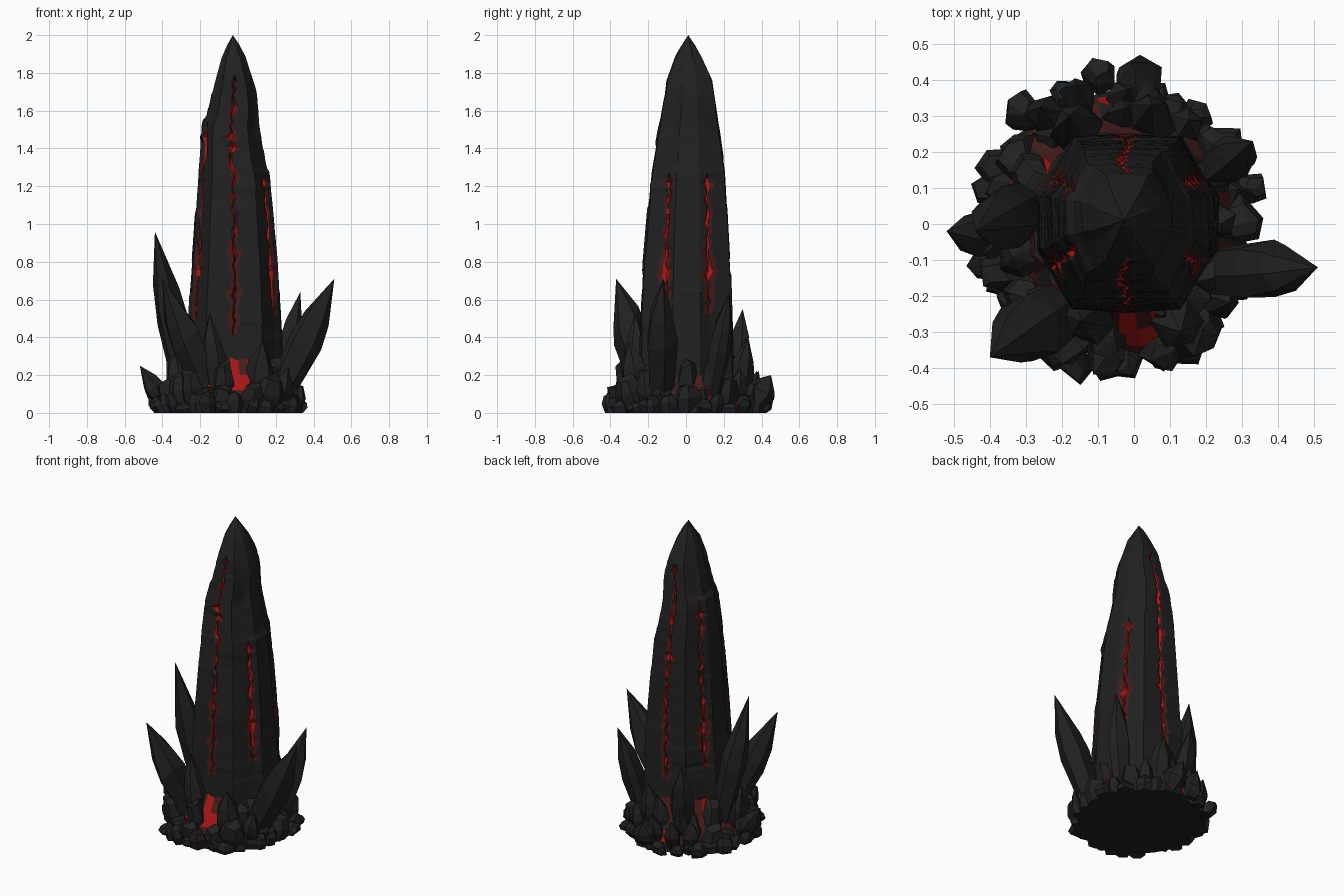
import bpy, bmesh, math, random
from mathutils import Vector

if "Cube" in bpy.data.objects:
    bpy.data.objects.remove(bpy.data.objects["Cube"])

random.seed(5)
rnd = random.uniform


def material(name, rgb):
    m = bpy.data.materials.new(name)
    m.diffuse_color = (*rgb, 1)
    m.use_nodes = True
    m.node_tree.nodes["Principled BSDF"].inputs["Base Color"].default_value = m.diffuse_color
    return m


MATS = [material("black_rock", (0.015, 0.015, 0.015)),
        material("dull_ember", (0.06, 0.012, 0.01)),
        material("bright_ember", (0.4, 0.008, 0.008))]


def finish(bm, name):
    bmesh.ops.remove_doubles(bm, verts=bm.verts, dist=1e-5)
    bmesh.ops.recalc_face_normals(bm, faces=bm.faces)
    me = bpy.data.meshes.new(name)
    bm.to_mesh(me)
    bm.free()
    for m in MATS:
        me.materials.append(m)
    ob = bpy.data.objects.new(name, me)
    bpy.context.collection.objects.link(ob)
    return ob


def bridge(bm, a, b):
    n = len(a)
    return [bm.faces.new((a[i], a[(i + 1) % n], b[(i + 1) % n], b[i])) for i in range(n)]


def crystal(bm, base, tip, r, sides=6, blunt=False):
    """Faceted crystal from base to tip; blunt ones end in a slanted cap."""
    base, tip = Vector(base), Vector(tip)
    axis = tip - base
    q = axis.to_track_quat('Z', 'Y')
    spin = rnd(0, 6.28)
    ang = [spin + (i + rnd(-.2, .2)) * math.tau / sides for i in range(sides)]
    rad = [r * rnd(.85, 1.12) for _ in ang]
    levels = [(0, .9), (.55, 1), (.9, .65)] if blunt else [(0, .72), (.5, 1), (.68, .8)]
    rings = []
    for k, (t, s) in enumerate(levels):
        ring = []
        for a, rr in zip(ang, rad):
            tt = t + (rnd(-.07, .07) if k else 0)
            p = base + axis * tt + q @ Vector((math.cos(a) * rr * s, math.sin(a) * rr * s, 0))
            p.z = max(p.z, 0)
            ring.append(bm.verts.new(p))
        rings.append(ring)
    for a, b in zip(rings, rings[1:]):
        bridge(bm, a, b)
    bm.faces.new(rings[0][::-1])
    if blunt:
        top = bm.verts.new(tip + q @ Vector((r * rnd(-.5, .5), r * rnd(-.5, .5), 0)))
    else:
        top = bm.verts.new(tip)
    for i in range(sides):
        bm.faces.new((rings[-1][i], rings[-1][(i + 1) % sides], top))


# ---- main pillar: tapering faceted column with glowing cracks ----
# z, x min, x max, y min, y max
PROFILE = [(0, -.285, .24, -.255, .26), (.4, -.27, .23, -.245, .25), (.8, -.243, .208, -.228, .238),
           (1.27, -.212, .165, -.188, .212), (1.3, -.21, .15, -.183, .208), (1.5, -.195, .115, -.148, .18),
           (1.54, -.187, .11, -.138, .172), (1.56, -.168, .11, -.133, .17), (1.69, -.137, .1, -.113, .15),
           (1.76, -.118, .08, -.105, .14), (1.88, -.085, .04, -.06, .085), (1.94, -.057, .008, -.028, .05)]
# section points in a unit box; cracked ones have a z range and heights of side splits
FRONT, BACK = (.4, 1.76, 1.4, 1.47), (.42, 1.75, 1.4, 1.2)
RIGHT, LEFT = (.52, 1.25, .74, 1.22), (.5, 1.53, .74, 1.47)
SECTION = [((0, -1), FRONT), ((.6, -.97), None), ((.86, -.5), RIGHT), ((1, -.3), None),
           ((1, .3), None), ((.86, .5), RIGHT), ((.6, .97), None), ((0, 1), BACK),
           ((-.6, .97), None), ((-.86, .5), LEFT), ((-1, .3), None), ((-1, -.3), None),
           ((-.86, -.5), LEFT), ((-.6, -.97), None)]


def box_at(z):
    for a, b in zip(PROFILE, PROFILE[1:]):
        if z <= b[0]:
            f = (z - a[0]) / (b[0] - a[0])
            return [a[i] + (b[i] - a[i]) * f for i in range(1, 5)]
    return PROFILE[-1][1:]


bm = bmesh.new()
zs = [0, .2, .32] + [.4 + i * .0272 for i in range(51)] + [1.79, 1.88, 1.94]
chip = [1.0] * len(SECTION)
rings, kinds = [], None
for z in zs:
    x0, x1, y0, y1 = box_at(z)
    c = Vector(((x0 + x1) / 2, (y0 + y1) / 2, 0))
    ring, kinds = [], []
    for i, ((u, v), crack) in enumerate(SECTION):
        if random.random() < .1:
            chip[i] = rnd(.97, 1.02)
        p = c + Vector((u * (x1 - x0) / 2, v * (y1 - y0) / 2, 0)) * chip[i]
        p.z = z
        if not crack:
            p.z += rnd(-.008, .008) if z > 0 else 0
            ring.append(bm.verts.new(p))
            kinds.append(0)
            continue
        n = Vector((u, v, 0)).normalized()
        t = Vector((-n.y, n.x, 0))
        live = crack[0] < z < crack[1]
        w1, w2, d1, d2, off = .001, .003, 0, 0, 0
        if live:
            w1 = random.choice((.003, .005, .007, .011))
            w2 = w1 + (rnd(.014, .034) if z < .88 else rnd(.004, .02))
            if min(abs(z - s) for s in crack[2:]) < .014:      # side splits
                w1, w2 = .02, .05
            d1, d2, off = rnd(.003, .008), rnd(.014, .026), rnd(-.009, .009)
        for k, (s, d) in enumerate(((-w2, 0), (-w1, d1), (0, d2), (w1, d1), (w2, 0))):
            ring.append(bm.verts.new(p + t * (s + off) - n * d))
            kinds.append((1, 2, 2, 1, 0)[k] if live else 0)
    rings.append(ring)
    if len(rings) > 1:
        for f, k in zip(bridge(bm, rings[-2], ring), kinds):
            roll = random.random()
            if k == 1 and z > .88 and roll < .45:
                k = 0
            elif k == 2 and roll < (.5 if z < .7 else .12):
                k = 1
            f.material_index = k
bm.faces.new(rings[0][::-1])
apex = bm.verts.new((-.027, .012, 2.0))
for i in range(len(rings[-1])):
    bm.faces.new((rings[-1][i], rings[-1][(i + 1) % len(rings[-1])], apex))
finish(bm, "main_pillar")

# ---- large leaning shards: name, base, tip, radius ----
SHARDS = [("left_tall_shard", (-.27, .06, .06), (-.44, -.02, .96), .09),
          ("front_left_shard", (-.15, -.2, .08), (-.4, -.37, .71), .092),
          ("right_shard", (.18, -.13, .04), (.51, -.12, .71), .095),
          ("back_right_shard", (.2, .13, .06), (.33, .23, .64), .07),
          ("back_left_shard", (-.14, .22, .05), (-.18, .3, .55), .07),
          ("front_shard", (-.1, -.25, .03), (-.15, -.27, .53), .075),
          ("front_right_shard", (.1, -.24, .03), (.13, -.3, .38), .075),
          ("back_shard", (.04, .26, .03), (.05, .33, .4), .07),
          ("left_low_shard", (-.36, -.03, 0), (-.52, -.02, .25), .065),
          ("back_low_shard", (.02, .33, 0), (0, .45, .2), .075)]
for name, base, tip, r in SHARDS:
    bm = bmesh.new()
    crystal(bm, base, tip, r)
    finish(bm, name)

# ---- rubble rings around the foot ----
# count, base radius, outward lean, height, rock radius, share of blunt tops
RUBBLE = [(30, (.33, .385), (.0, .05), (.05, .12), (.04, .06), 1),
          (20, (.29, .33), (.03, .08), (.12, .24), (.055, .08), .7),
          (16, (.24, .26), (.03, .09), (.2, .36), (.055, .08), .4)]
bm = bmesh.new()
for count, base_r, lean, height, size, blunt in RUBBLE:
    for i in range(count):
        a = (i + rnd(-.35, .35)) * math.tau / count
        out = Vector((math.cos(a) * .97, math.sin(a) * 1.05, 0))
        base = Vector((-.05, 0, 0)) + out * rnd(*base_r)
        crystal(bm, base, base + out * rnd(*lean) + Vector((0, 0, rnd(*height))),
                rnd(*size), random.choice((5, 6)), random.random() < blunt)
finish(bm, "base_rocks")

# ---- glowing bed showing between the rocks, on a flat foot ----
bm = bmesh.new()
levels = [(.36, 0), (.35, .05), (.32, .12), (.28, .2), (.24, .3)]
prev = None
for R, z in levels:
    ring = []
    for i in range(36):
        a, q = i * math.tau / 36, R + rnd(-.012, .012)
        ring.append(bm.verts.new((-.04 + q * math.cos(a), q * 1.04 * math.sin(a), z)))
    if prev:
        for f in bridge(bm, prev, ring):
            f.material_index = 0 if z < .1 else random.choice((0, 1, 1, 1, 1, 1, 2))
    else:
        bm.faces.new(ring[::-1])
    prev = ring
bm.faces.new(prev)
finish(bm, "ember_bed")
